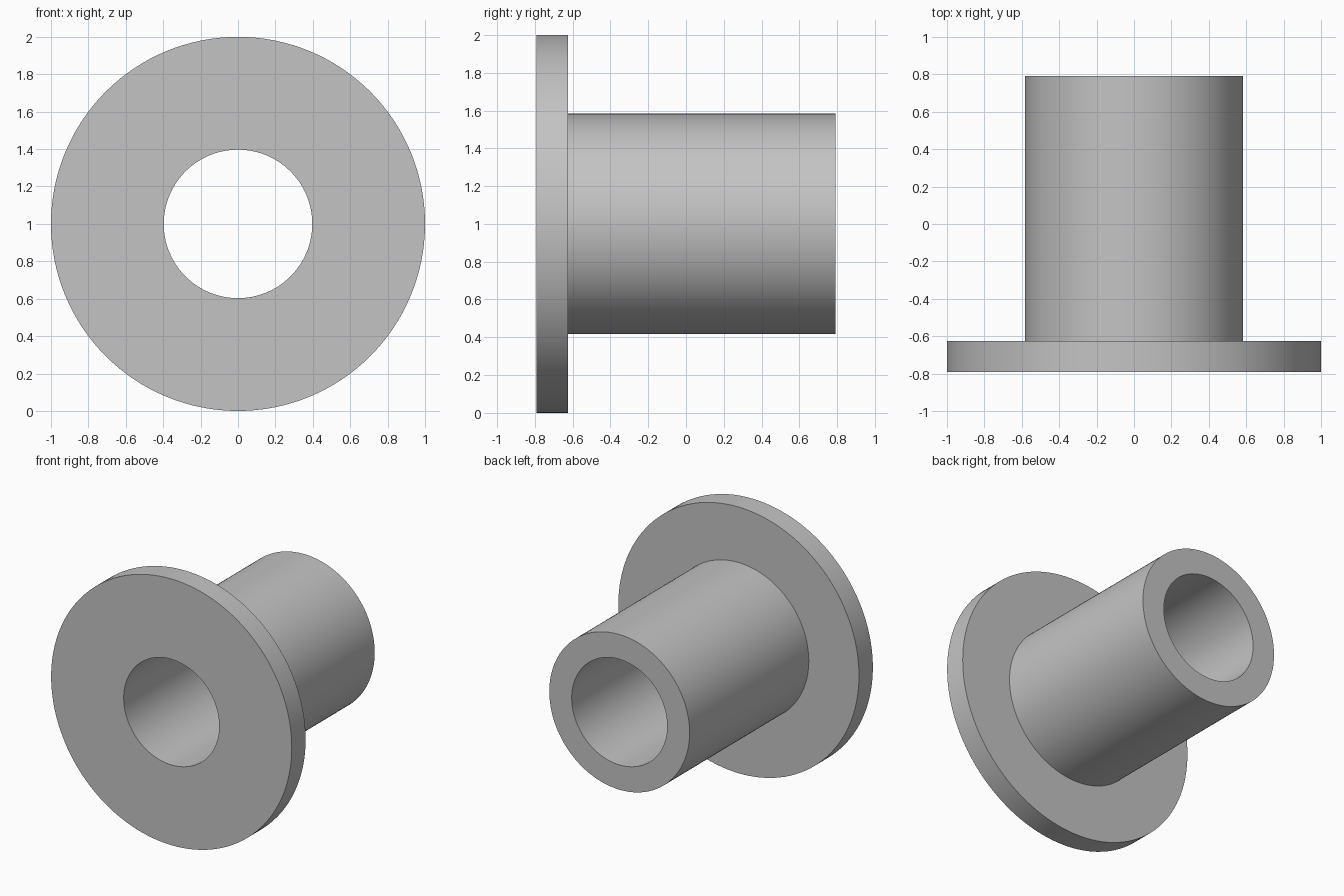
import bpy, bmesh, math
from mathutils import Matrix, Vector

cube = bpy.data.objects.get("Cube")
if cube:
    bpy.data.objects.remove(cube, do_unlink=True)

SEGMENTS = 128
FLANGE_R, SLEEVE_R, BORE_R = 1.0, 0.583, 0.397
FRONT, SHOULDER, BACK = -0.79, -0.625, 0.79

# Plain grey finish
grey = bpy.data.materials.new("plain grey")
grey.use_nodes = True
colour = (0.55, 0.55, 0.55, 1)
grey.diffuse_color = colour
grey.node_tree.nodes["Principled BSDF"].inputs["Base Color"].default_value = colour


def revolve(name, profile):
    """Turn a closed (radius, y) profile around the y axis."""
    bm = bmesh.new()
    rings = []
    for radius, y in profile:
        ring = []
        for i in range(SEGMENTS):
            a = math.tau * i / SEGMENTS
            ring.append(bm.verts.new((radius * math.cos(a), y, radius * math.sin(a))))
        rings.append(ring)
    for k, ring in enumerate(rings):
        following = rings[(k + 1) % len(rings)]
        for i in range(SEGMENTS):
            j = (i + 1) % SEGMENTS
            bm.faces.new((ring[i], ring[j], following[j], following[i]))
    bmesh.ops.recalc_face_normals(bm, faces=bm.faces)
    mesh = bpy.data.meshes.new(name)
    bm.to_mesh(mesh)
    bm.free()
    mesh.materials.append(grey)
    obj = bpy.data.objects.new(name, mesh)
    bpy.context.collection.objects.link(obj)
    obj.location.z = FLANGE_R
    bpy.ops.object.select_all(action="DESELECT")
    obj.select_set(True)
    bpy.context.view_layer.objects.active = obj
    bpy.ops.object.shade_smooth_by_angle(angle=math.radians(30))
    return obj


# Flange, sleeve and through bore turned as one solid
revolve("flanged_bushing", [
    (BORE_R, FRONT), (FLANGE_R, FRONT), (FLANGE_R, SHOULDER),
    (SLEEVE_R, SHOULDER), (SLEEVE_R, BACK), (BORE_R, BACK),
])
